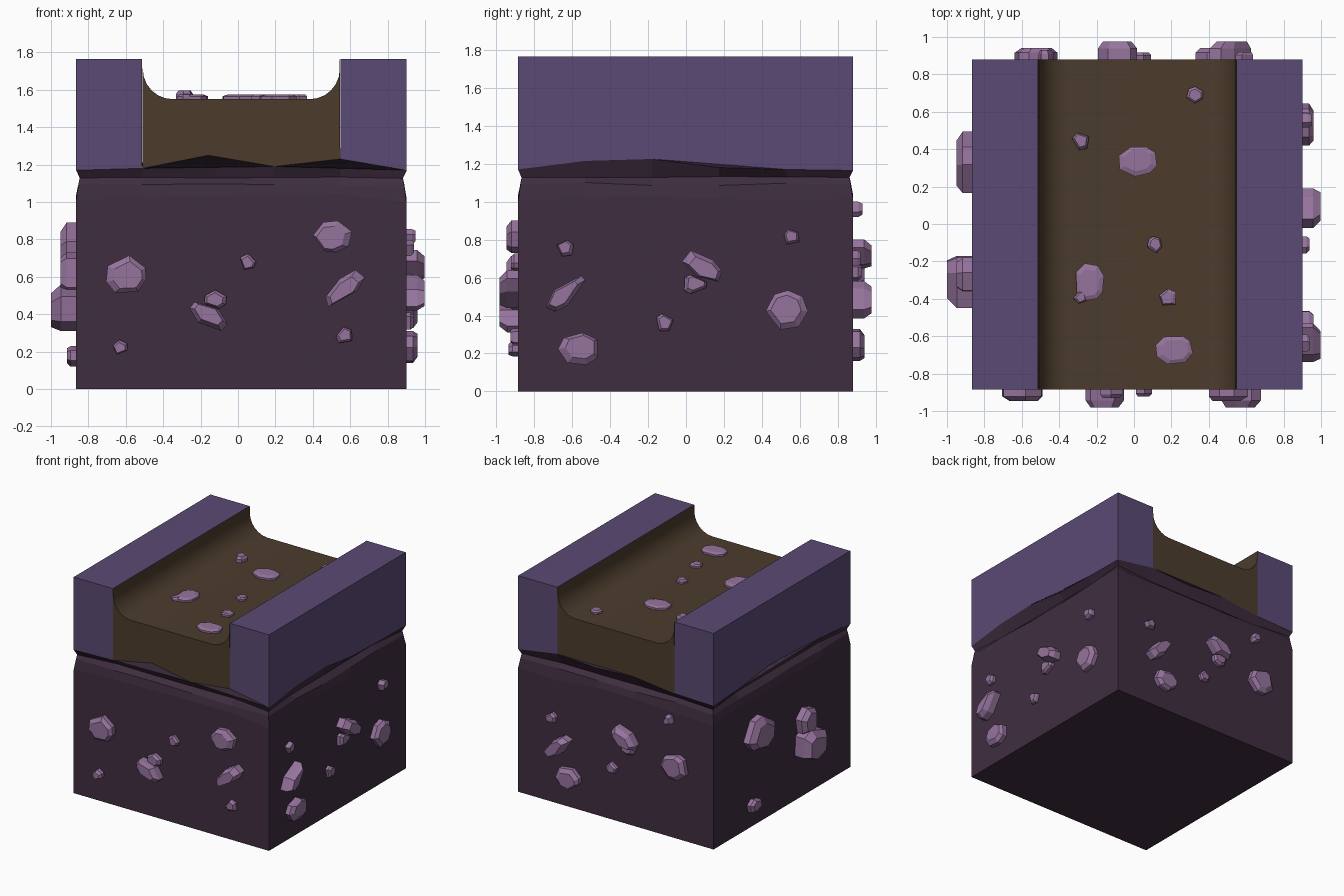
import bpy, bmesh, random
from math import cos, sin, pi, radians
from mathutils import Vector

if "Cube" in bpy.data.objects:
    bpy.data.objects.remove(bpy.data.objects["Cube"])

random.seed(4)
X0, X1, Y0, Y1, TOP = -0.865, 0.90, -0.885, 0.88, 1.765
XS = [X0 + (X1 - X0) * i / 5 for i in range(6)]
YS = [Y0 + (Y1 - Y0) * i / 5 for i in range(6)]

# Heights of the ragged lower edge of the cap on each side
FRONT = [1.17, 1.18, 1.25, 1.19, 1.23, 1.17]
RIGHT = [1.17, 1.215, 1.225, 1.18, 1.17, 1.165]
BACK = [1.17, 1.18, 1.22, 1.20, 1.22, 1.165]
LEFT = [1.17, 1.20, 1.22, 1.23, 1.19, 1.17]


def material(name, r, g, b):
    m = bpy.data.materials.new(name)
    m.diffuse_color = [(c / 255) ** 2.2 for c in (r, g, b)] + [1]
    m.use_nodes = True
    m.node_tree.nodes["Principled BSDF"].inputs["Base Color"].default_value = m.diffuse_color
    return m


DIRT = material("dirt", 65, 49, 65)
RAIL = material("rail_purple", 90, 75, 115)
PATH = material("path_brown", 77, 62, 48)
STONE = material("stone_mauve", 149, 115, 156)


def finish(bm, name, mat, smooth=None):
    bmesh.ops.recalc_face_normals(bm, faces=bm.faces)
    me = bpy.data.meshes.new(name)
    bm.to_mesh(me)
    bm.free()
    ob = bpy.data.objects.new(name, me)
    bpy.context.collection.objects.link(ob)
    me.materials.append(mat)
    if smooth:
        bpy.ops.object.select_all(action='DESELECT')
        ob.select_set(True)
        bpy.context.view_layer.objects.active = ob
        bpy.ops.object.shade_smooth_by_angle(angle=radians(smooth))
    return ob


def loft(bm, loops):
    """Join equal-length point loops with quads and cap both ends."""
    rings = [[bm.verts.new(p) for p in loop] for loop in loops]
    n = len(rings[0])
    for a, b in zip(rings, rings[1:]):
        for i in range(n):
            j = (i + 1) % n
            bm.faces.new((a[i], a[j], b[j], b[i]))
    bm.faces.new(rings[0][::-1])
    bm.faces.new(rings[-1])


# Perimeter points: x, y, wavy height, inward x, inward y
perimeter = []
for i in range(5):
    perimeter.append((XS[i], Y0, FRONT[i], 1 if i == 0 else 0, 1))
for i in range(5):
    perimeter.append((X1, YS[i], RIGHT[i], -1, 1 if i == 0 else 0))
for i in range(5, 0, -1):
    perimeter.append((XS[i], Y1, BACK[i], -1 if i == 5 else 0, -1))
for i in range(5, 0, -1):
    perimeter.append((X0, YS[i], LEFT[i], 1, -1 if i == 5 else 0))


def ring(z, corner, mid, jitter=0.0):
    pts = []
    for x, y, w, ix, iy in perimeter:
        d = corner if ix and iy else mid
        zz = w if z is None else z + random.uniform(-jitter, jitter)
        pts.append((x + ix * d, y + iy * d, zz))
    return pts


# Dirt block with a pinched neck below the cap
bm = bmesh.new()
loft(bm, [ring(0, 0, 0), ring(1.02, 0, 0, 0.025), ring(1.095, 0.012, 0.012, 0.01),
          ring(1.13, 0.018, 0.05, 0.004), ring(None, 0, 0)])
finish(bm, "dirt_block", DIRT)

# Side rails
for name, outer, inner, wave, k in (("left_rail", X0, XS[1], LEFT, 1),
                                    ("right_rail", X1, XS[4], RIGHT, 4)):
    low = [(outer, y, z) for y, z in zip(YS, wave)]
    low += [(inner, Y1, BACK[k]), (inner, Y0, FRONT[k])]
    bm = bmesh.new()
    loft(bm, [low, [(x, y, TOP) for x, y, z in low]])
    finish(bm, name, RAIL)

# Path with curved fillets running up against both rails
R, FLOOR, E = 0.16, 1.55, 0.003
a, b = XS[1] - E, XS[4] + E
al, br = XS[1] + E, XS[4] - E
curve = [(br, TOP - 0.002)]
curve += [(br - R + R * cos(t * pi / 12), FLOOR + R - R * sin(t * pi / 12)) for t in range(7)]
curve += [(al + R - R * sin(t * pi / 12), FLOOR + R - R * cos(t * pi / 12)) for t in range(7)]
curve += [(al, TOP - 0.002)]
bm = bmesh.new()
loft(bm, [[(x, y, z) for x, z in list(zip(XS[1:5], wave[1:5])) + curve]
          for y, wave in ((Y0, FRONT), (Y1, BACK))])
finish(bm, "path", PATH, 35)


def stone(bm, frame, u, v, w, h, depth, angle=0, n=7):
    """Faceted lump lying on a face; w and h are its full size before turning."""
    o, U, V, N = frame
    out = []
    for i in range(n):
        t = 2 * pi * (i + random.uniform(-0.28, 0.28)) / n + pi / n
        out.append((cos(t), sin(t)))
    xs, ys = [p[0] for p in out], [p[1] for p in out]
    out = [((x - min(xs)) / (max(xs) - min(xs)) - 0.5, (y - min(ys)) / (max(ys) - min(ys)) - 0.5)
           for x, y in out]
    ca, sa = cos(radians(angle)), sin(radians(angle))
    sx, sy = random.uniform(-0.1, 0.1), random.uniform(-0.1, 0.1)
    loops = []
    for s, d in ((1.0, -0.03), (1.0, depth * 0.6), (0.72, depth)):
        k = 1 - s
        loop = []
        for x, y in out:
            px, py = w * (x * s + sx * k * 2), h * (y * s + sy * k * 2)
            loop.append(o + U * (u + px * ca - py * sa) + V * (v + px * sa + py * ca) + N * d)
        loops.append(loop)
    loft(bm, loops)


def stones(name, frame, items):
    bm = bmesh.new()
    for it in items:
        stone(bm, frame, *it)
    finish(bm, name, STONE)


Xv, Yv, Zv = Vector((1, 0, 0)), Vector((0, 1, 0)), Vector((0, 0, 1))
front = (Yv * Y0, Xv, Zv, -Yv)
right = (Xv * X1, Yv, Zv, Xv)
back = (Yv * Y1, -Xv, Zv, Yv)
left = (Xv * X0, -Yv, Zv, -Xv)
top = (Zv * FLOOR, Xv, Yv, Zv)

# Shared stone sizes: width, height, depth, turn, sides
KINDS = [(0.22, 0.20, 0.06, 10, 7), (0.21, 0.17, 0.06, 0, 7), (0.25, 0.11, 0.097, 42, 6),
         (0.22, 0.12, 0.097, -32, 6), (0.12, 0.10, 0.045, 0, 6), (0.09, 0.09, 0.037, -20, 5),
         (0.08, 0.08, 0.05, 0, 5), (0.09, 0.09, 0.04, -15, 5)]
SPOTS = {
    "front_stones": (front, [(-0.6, 0.61), (0.505, 0.815), (0.565, 0.535), (-0.155, 0.39),
                             (-0.12, 0.48), (0.05, 0.68), (-0.63, 0.225), (0.57, 0.285)]),
    "right_stones": (right, [(0.53, 0.43), (-0.57, 0.225), (-0.635, 0.515), (0.09, 0.655),
                             (0.05, 0.565), (-0.12, 0.36), (0.555, 0.815), (-0.64, 0.755)]),
    "back_stones": (back, [(0.52, 0.585), (-0.435, 0.245), (-0.51, 0.49), (0.09, 0.72),
                           (0.11, 0.63), (-0.045, 0.43), (0.47, 0.96), (-0.59, 0.70)]),
}
for name, (frame, spots) in SPOTS.items():
    stones(name, frame, [s + k for s, k in zip(spots, KINDS)])

stones("left_stones", left, [(-0.33, 0.755, 0.33, 0.27, 0.085, 0, 7),
                             (0.31, 0.435, 0.28, 0.25, 0.135, 0, 6),
                             (0.27, 0.62, 0.18, 0.22, 0.085, 0, 6),
                             (-0.38, 0.175, 0.14, 0.11, 0.05, 0, 6)])
stones("path_stones", top, [(-0.29, 0.44, 0.09, 0.09, 0.045, -10, 5),
                            (0.02, 0.335, 0.20, 0.16, 0.025, 5, 8),
                            (0.325, 0.69, 0.09, 0.09, 0.025, 0, 6),
                            (0.11, -0.11, 0.08, 0.09, 0.025, 0, 6),
                            (-0.235, -0.31, 0.15, 0.20, 0.025, 0, 8),
                            (-0.29, -0.39, 0.07, 0.07, 0.025, 0, 5),
                            (0.18, -0.39, 0.09, 0.09, 0.025, 0, 5),
                            (0.215, -0.675, 0.20, 0.15, 0.025, 0, 8)])
